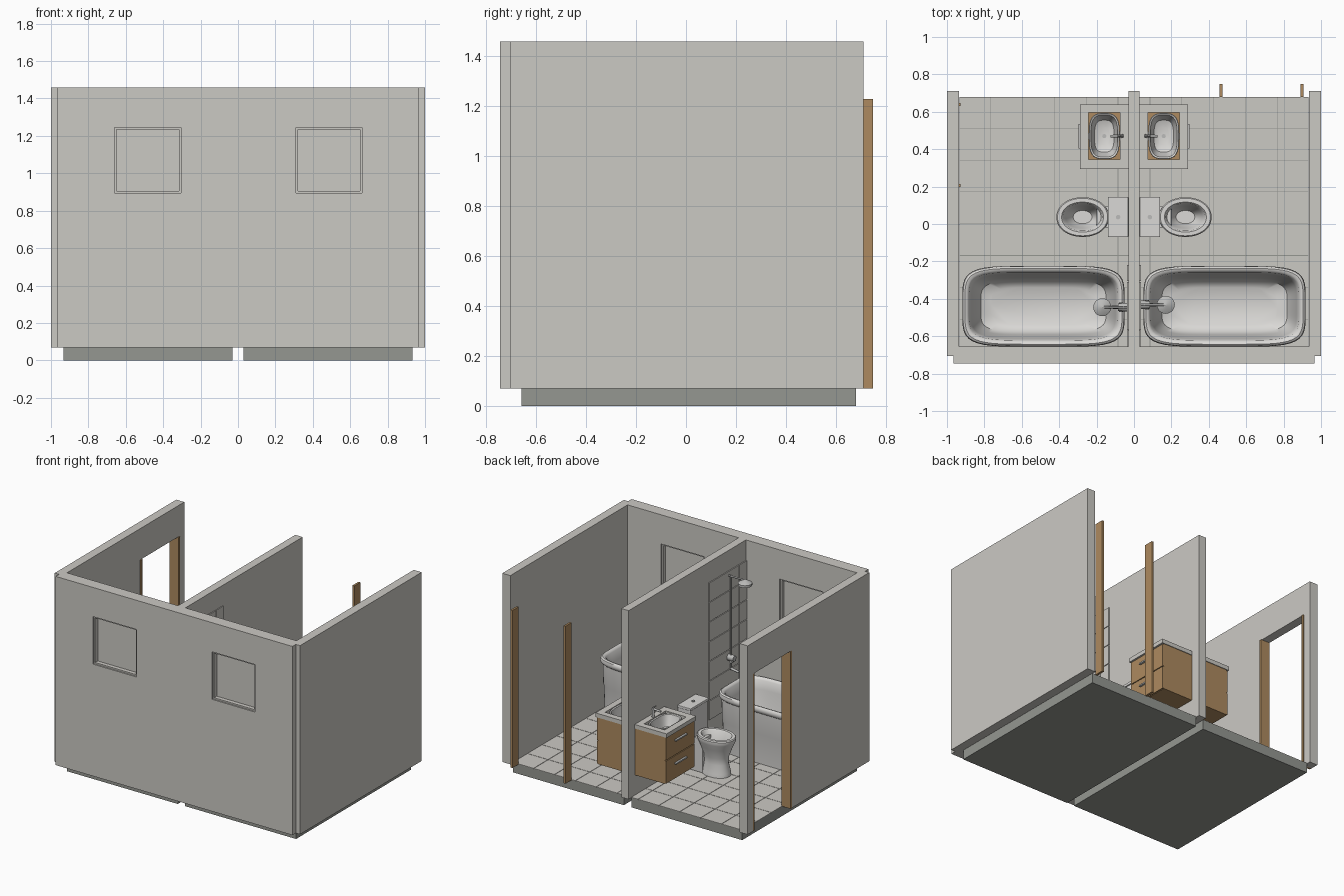
import bpy, bmesh, math
from mathutils import Vector, Matrix


def material(name, rgb):
    m = bpy.data.materials.new(name)
    m.diffuse_color = (*rgb, 1)
    return m


WALL = material("wall_grey", (0.60, 0.585, 0.55))
SLAB = material("slab_grey", (0.30, 0.31, 0.285))
WOOD = material("oak_wood", (0.42, 0.255, 0.115))
CERAMIC = material("white_ceramic", (0.70, 0.69, 0.67))
METAL = material("brushed_metal", (0.50, 0.50, 0.49))


def finish(name, bm, mat, smooth=False):
    bmesh.ops.recalc_face_normals(bm, faces=bm.faces[:])
    me = bpy.data.meshes.new(name)
    bm.to_mesh(me)
    bm.free()
    me.materials.append(mat)
    ob = bpy.data.objects.new(name, me)
    bpy.context.collection.objects.link(ob)
    if smooth:
        bpy.ops.object.select_all(action='DESELECT')
        ob.select_set(True)
        bpy.context.view_layer.objects.active = ob
        bpy.ops.object.shade_smooth_by_angle(angle=math.radians(40))
    return ob


def boxes(name, mat, items, s=1, bevel=0):
    """Boxes given as (x0, x1, y0, y1, z0, z1); s flips the x side."""
    bm = bmesh.new()
    for x0, x1, y0, y1, z0, z1 in items:
        size = (x1 - x0, y1 - y0, z1 - z0)
        mid = (s * (x0 + x1) / 2, (y0 + y1) / 2, (z0 + z1) / 2)
        bmesh.ops.create_cube(bm, size=1, matrix=Matrix.Translation(mid) @ Matrix.Diagonal((*size, 1)))
    ob = finish(name, bm, mat)
    if bevel:
        mod = ob.modifiers.new("soft_edges", 'BEVEL')
        mod.width, mod.segments = bevel, 2
    return ob


def rods(name, mat, items, s=1):
    """Round bars given as (start, end, start radius, end radius)."""
    bm = bmesh.new()
    for a, b, r0, r1 in items:
        a, b = Vector((s * a[0], a[1], a[2])), Vector((s * b[0], b[1], b[2]))
        d = b - a
        rot = d.to_track_quat('Z', 'Y').to_matrix().to_4x4()
        bmesh.ops.create_cone(bm, cap_ends=True, segments=20, radius1=r0, radius2=r1,
                              depth=d.length, matrix=Matrix.Translation((a + b) / 2) @ rot)
    return finish(name, bm, mat, True)


def loft(name, mat, cx, cy, rings, power, s=1, segs=64):
    """Closed skin over superellipse rings (rx, ry, z)."""
    bm = bmesh.new()
    loops = []
    for rx, ry, z in rings:
        loop = []
        for i in range(segs):
            c, q = math.cos(2 * math.pi * i / segs), math.sin(2 * math.pi * i / segs)
            k = (abs(c) ** power + abs(q) ** power) ** (-1 / power)
            loop.append(bm.verts.new((s * (cx + rx * c * k), cy + ry * q * k, z)))
        loops.append(loop)
    for a, b in zip(loops, loops[1:]):
        for i in range(segs):
            j = (i + 1) % segs
            bm.faces.new((a[i], a[j], b[j], b[i]))
    bm.faces.new(loops[0][::-1])
    bm.faces.new(loops[-1])
    return finish(name, bm, mat, True)


# outer shell
B, T = 0.07, 1.46
HEAD = 1.23
W0, W1 = 0.895, 1.245
windows = [(-0.66, -0.305), (0.31, 0.662)]
front = [(-0.965, -0.66), (-0.305, 0.31), (0.662, 0.965)]
FY = (-0.745, -0.655)
boxes("front_wall", WALL,
      [(a, b, *FY, B, T) for a, b in front]
      + [(a, b, *FY, z0, z1) for a, b in windows for z0, z1 in ((B, W0), (W1, T))])
boxes("right_wall", WALL, [(0.935, 1.0, -0.705, 0.71, B, T)])
boxes("left_wall", WALL, [(-1, -0.935, -0.705, 0.197, B, T), (-1, -0.935, 0.648, 0.71, B, T),
                          (-1, -0.935, 0.197, 0.648, HEAD, T)])
boxes("middle_wall", WALL, [(-0.03, 0.03, -0.655, 0.71, B, T)])

# windows: thin frame and solid pane set back in each opening
for a, b in windows:
    f, y0, y1 = 0.011, -0.735, -0.665
    boxes("window_frame", WALL, [(a, a + f, y0, y1, W0, W1), (b - f, b, y0, y1, W0, W1),
                                 (a + f, b - f, y0, y1, W0, W0 + f),
                                 (a + f, b - f, y0, y1, W1 - f, W1)])
    boxes("window_pane", WALL, [(a + f, b - f, -0.705, -0.69, W0 + f, W1 - f)])

# door jambs
boxes("side_door_jambs", WOOD, [(-1.0, -0.927, y, y + 0.016, B, HEAD) for y in (0.197, 0.632)])
boxes("back_door_jambs", WOOD, [(x, x + 0.016, 0.678, 0.749, B, HEAD) for x in (0.457, 0.89)])

# both rooms
for s, side in ((-1, "left"), (1, "right")):
    # floor slab and tiles
    boxes(side + "_floor_slab", SLAB, [(0.03, 0.934, -0.658, 0.68, 0, B)], s)
    p, g = 0.17, 0.003
    tiles = []
    for i in range(6):
        for j in range(8):
            x1, y1 = 0.934 - i * p, 0.68 - j * p
            tiles.append((max(0.03, x1 - p + g), x1, max(-0.658, y1 - p + g), y1, B, B + 0.004))
    boxes(side + "_floor_tiles", WALL, tiles, s)

    # tiled splash panel behind the bath
    cols = [(-0.655, -0.57), (-0.566, -0.31), (-0.306, -0.22)]
    boxes(side + "_splash_tiles", WALL,
          [(0.029, 0.037, a, b, 0.3 + k * 0.145, 0.3 + k * 0.145 + 0.14)
           for a, b in cols for k in range(7)], s)

    # bathtub
    loft(side + "_bathtub", CERAMIC, 0.484, -0.44,
         [(0.405, 0.193, 0.074), (0.412, 0.198, 0.29), (0.415, 0.2, 0.30), (0.418, 0.203, 0.45),
          (0.43, 0.212, 0.46), (0.434, 0.216, 0.475), (0.43, 0.212, 0.493), (0.42, 0.203, 0.5),
          (0.408, 0.192, 0.497), (0.398, 0.182, 0.485), (0.385, 0.172, 0.42),
          (0.36, 0.152, 0.25), (0.335, 0.135, 0.19), (0.28, 0.1, 0.165)], 5, s, 96)

    # shower riser, arm, head and mixer
    y = -0.445 if s < 0 else -0.432
    rods(side + "_shower", METAL,
         [((0.055, y, 0.59), (0.055, y, 1.285), 0.006, 0.006),
          ((0.03, y, 1.28), (0.17, y, 1.28), 0.006, 0.006),
          ((0.17, y, 1.245), (0.17, y, 1.262), 0.048, 0.048),
          ((0.17, y, 1.262), (0.17, y, 1.285), 0.048, 0.008),
          ((0.03, y, 0.68), (0.085, y, 0.68), 0.024, 0.02),
          ((0.07, y - 0.025, 0.66), (0.07, y + 0.025, 0.66), 0.01, 0.01),
          ((0.055, y, 0.60), (0.12, y, 0.59), 0.009, 0.008)], s)

    # toilet
    loft(side + "_toilet_bowl", CERAMIC, 0.275, 0.037,
         [(0.105, 0.078, 0.074), (0.103, 0.075, 0.10), (0.088, 0.062, 0.16), (0.09, 0.066, 0.21),
          (0.115, 0.088, 0.28), (0.134, 0.102, 0.32), (0.14, 0.106, 0.335), (0.14, 0.106, 0.35),
          (0.134, 0.1, 0.357), (0.112, 0.08, 0.357), (0.105, 0.073, 0.35), (0.09, 0.06, 0.28),
          (0.05, 0.035, 0.22)], 2.1, s)
    boxes(side + "_toilet_cistern", CERAMIC, [(0.03, 0.2, -0.02, 0.094, 0.074, 0.32),
                                              (0.03, 0.134, -0.064, 0.138, 0.31, 0.53),
                                              (0.03, 0.14, -0.07, 0.145, 0.53, 0.55)], s, 0.004)
    rods(side + "_flush_button", METAL, [((0.085, 0.037, 0.549), (0.085, 0.037, 0.556), 0.012, 0.012)], s)

    # hanging vanity: open cabinet, two drawer fronts, handles, counter frame
    c0, c1 = 0.22, 0.565
    boxes(side + "_vanity_cabinet", WOOD,
          [(0.03, 0.272, 0.30, 0.315, c0, c1), (0.03, 0.272, 0.62, 0.635, c0, c1),
           (0.03, 0.272, 0.315, 0.62, c0, c0 + 0.015), (0.03, 0.045, 0.315, 0.62, c0 + 0.015, c1),
           (0.26, 0.272, 0.315, 0.62, c0 + 0.015, c1)], s)
    boxes(side + "_vanity_drawers", WOOD, [(0.272, 0.281, 0.302, 0.633, z, z + 0.166)
                                           for z in (c0 + 0.003, c0 + 0.175)], s)
    boxes(side + "_drawer_handles", METAL, [(0.281, 0.296, 0.405, 0.535, z, z + 0.01)
                                            for z in (0.33, 0.50)], s)
    boxes(side + "_vanity_counter", WALL,
          [(0.03, 0.29, 0.295, 0.345, c1, 0.595), (0.03, 0.29, 0.595, 0.64, c1, 0.595),
           (0.03, 0.075, 0.345, 0.595, c1, 0.595), (0.243, 0.29, 0.345, 0.595, c1, 0.595)], s)
    loft(side + "_basin", CERAMIC, 0.159, 0.47,
         [(0.04, 0.07, 0.48), (0.075, 0.11, 0.53), (0.082, 0.122, 0.57), (0.083, 0.123, 0.588),
          (0.08, 0.12, 0.592), (0.072, 0.112, 0.588), (0.066, 0.104, 0.56), (0.052, 0.085, 0.51),
          (0.03, 0.05, 0.497)], 3.2, s, 48)
    rods(side + "_basin_tap", METAL,
         [((0.062, 0.47, 0.594), (0.062, 0.47, 0.665), 0.01, 0.009),
          ((0.055, 0.47, 0.655), (0.125, 0.47, 0.65), 0.008, 0.007),
          ((0.062, 0.47, 0.665), (0.085, 0.47, 0.682), 0.005, 0.004),
          ((0.159, 0.47, 0.496), (0.159, 0.47, 0.501), 0.011, 0.011)], s)
